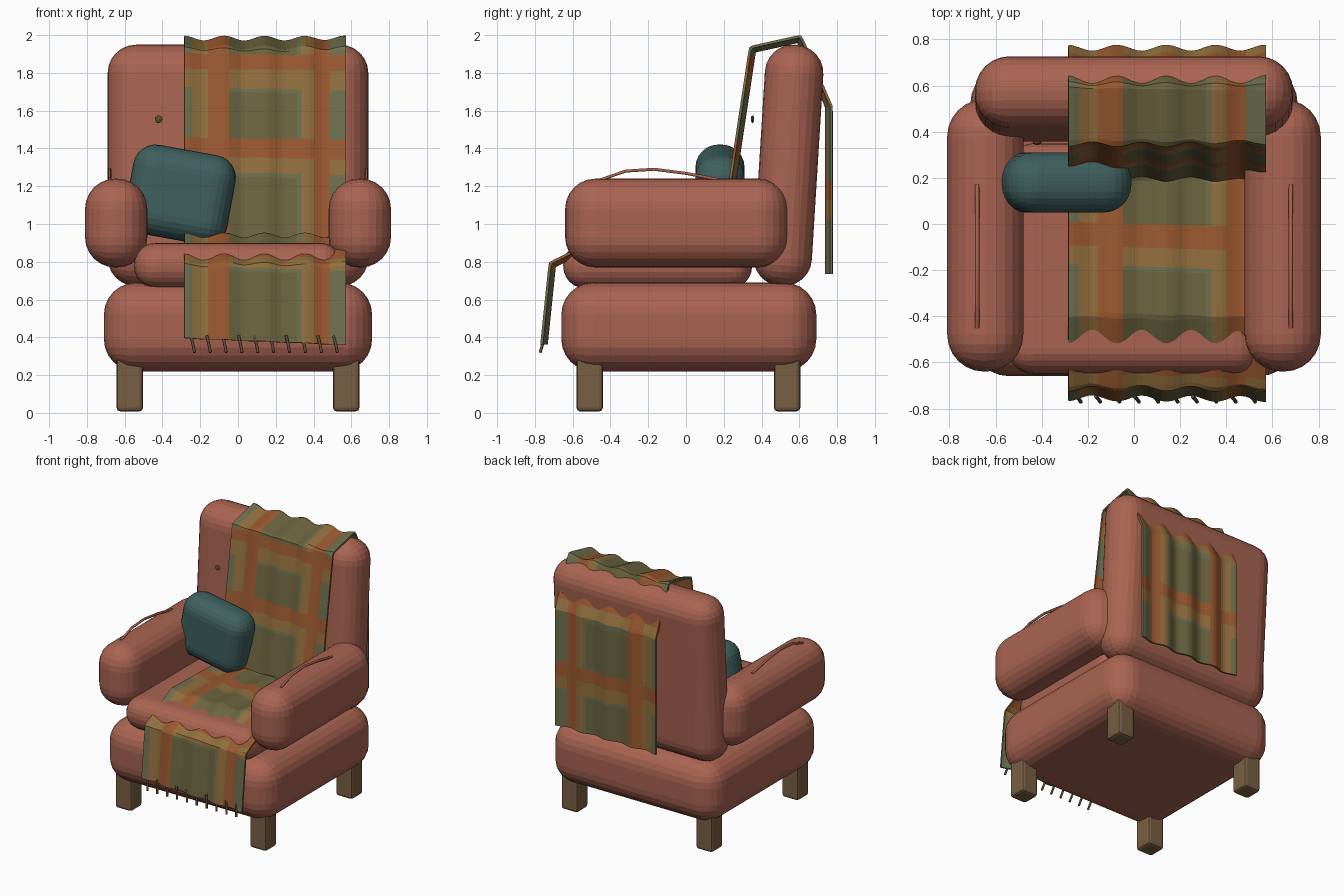
import bpy, bmesh, math
from mathutils import Vector

if "Cube" in bpy.data.objects:
    bpy.data.objects.remove(bpy.data.objects["Cube"], do_unlink=True)


def material(name, r, g, b):
    m = bpy.data.materials.new(name)
    m.use_nodes = True
    m.diffuse_color = (r, g, b, 1)
    m.node_tree.nodes["Principled BSDF"].inputs["Base Color"].default_value = (r, g, b, 1)
    return m


UPHOLSTERY = material("terracotta upholstery", 0.40, 0.127, 0.084)
TEAL = material("teal fabric", 0.048, 0.117, 0.112)
WOOD = material("leg wood", 0.19, 0.115, 0.055)
DARK = material("dark brown", 0.115, 0.07, 0.03)
OLIVE = material("olive wool", 0.148, 0.13, 0.05)
ORANGE = material("orange wool", 0.33, 0.10, 0.03)
OCHRE = material("ochre wool", 0.29, 0.16, 0.048)
SAGE = material("sage wool", 0.155, 0.16, 0.075)


def make_object(name, bm, *mats):
    mesh = bpy.data.meshes.new(name)
    bmesh.ops.recalc_face_normals(bm, faces=bm.faces)
    bm.to_mesh(mesh)
    bm.free()
    ob = bpy.data.objects.new(name, mesh)
    bpy.context.collection.objects.link(ob)
    for m in mats:
        mesh.materials.append(m)
    return ob


def rounded_box(name, centre, size, radius, mat, segments=6, rotation=(0, 0, 0)):
    bm = bmesh.new()
    bmesh.ops.create_cube(bm, size=1)
    bmesh.ops.scale(bm, vec=size, verts=bm.verts)
    bmesh.ops.bevel(bm, geom=bm.edges[:], offset=radius, segments=segments,
                    profile=0.5, affect='EDGES')
    ob = make_object(name, bm, mat)
    ob.location, ob.rotation_euler = centre, rotation
    return ob


def tube(name, points, radius, mat):
    curve = bpy.data.curves.new(name, 'CURVE')
    curve.dimensions = '3D'
    curve.bevel_depth, curve.bevel_resolution = radius, 1
    curve.use_fill_caps = True
    spline = curve.splines.new('POLY')
    spline.points.add(len(points) - 1)
    for p, co in zip(spline.points, points):
        p.co = (*co, 1)
    curve.materials.append(mat)
    ob = bpy.data.objects.new(name, curve)
    bpy.context.collection.objects.link(ob)


# Upholstered body
rounded_box("base", (0, 0.015, 0.455), (1.42, 1.35, 0.47), 0.17, UPHOLSTERY)
rounded_box("seat_cushion", (0, -0.15, 0.78), (1.1, 1.0, 0.24), 0.115, UPHOLSTERY)
rounded_box("backrest", (0, 0.542, 1.31), (1.38, 0.31, 1.28), 0.15, UPHOLSTERY,
            rotation=(-0.062, 0, 0))

# Arms, seams on top of them, buttons and legs, one per side
seam = [(-0.45, 1.235), (-0.32, 1.28), (-0.17, 1.29), (0, 1.268), (0.17, 1.235)]
for side, sx in (("left", 1), ("right", -1)):
    rounded_box(side + "_arm", (sx * 0.645, -0.05, 1.005), (0.33, 1.18, 0.47), 0.16, UPHOLSTERY)
    tube(side + "_arm_seam", [(sx * 0.68, y, z) for y, z in seam], 0.009, UPHOLSTERY)
    bm = bmesh.new()
    bmesh.ops.create_uvsphere(bm, u_segments=12, v_segments=8, radius=0.02)
    button = make_object(side + "_button", bm, DARK)
    button.location, button.scale = (sx * 0.42, 0.352, 1.555), (1, 0.45, 1)
    for end, y in (("front", -0.51), ("back", 0.535)):
        rounded_box(f"{side}_{end}_leg", (sx * 0.573, y, 0.15), (0.14, 0.14, 0.285),
                    0.02, WOOD, 2)

# Scatter pillow leaning in the right corner
rounded_box("pillow", (-0.305, 0.18, 1.155), (0.55, 0.26, 0.48), 0.12, TEAL,
            rotation=(0, 0.18, 0))

# Throw blanket: a side profile swept across its width, with soft folds
PROFILE = [Vector(p) for p in ((-0.752, 0.36), (-0.708, 0.785), (-0.4, 0.935), (0.2, 0.92),
                               (0.352, 1.925), (0.6, 1.98), (0.757, 1.62), (0.757, 0.735))]
LENGTH = sum((b - a).length for a, b in zip(PROFILE, PROFILE[1:]))
X0, X1, COLS, ROWS = -0.285, 0.572, 40, 190


def along(s):
    for a, b in zip(PROFILE, PROFILE[1:]):
        d = (b - a).length
        if s <= d or b is PROFILE[-1]:
            return a + (b - a) * (s / d)
        s -= d


def plaid(x, s):
    """Slot of the wool colour at a place on the blanket."""
    bands = (0.53, 1.11, 1.85, 2.31, 2.9, 3.48)
    if -0.155 < x < -0.06 or 0.4 < x < 0.49 or any(abs(s - b) < 0.05 for b in bands):
        return 1
    flip = 1 if s > 2.6 else -1
    flank = [flip * (s - b) for b in bands]
    if -0.245 < x < -0.155 or 0.33 < x < 0.4 or any(0.05 <= f < 0.14 for f in flank):
        return 2
    edge = x < -0.245 or -0.06 <= x < -0.04 or 0.31 < x < 0.33 or x > 0.49
    return 3 if edge or any(0.14 <= f < 0.165 for f in flank) else 0


bm = bmesh.new()
grid = []
for r in range(ROWS + 1):
    row = []
    for c in range(COLS + 1):
        u = c / COLS
        x = X0 + (X1 - X0) * u
        start = 0.035 * (1 - u)
        s = start + (LENGTH - start) * r / ROWS
        p, t = along(s), (along(s + 0.03) - along(s - 0.03)).normalized()
        fold = 0.013 * math.cos(math.tau * (x - 0.14) / 0.214)
        row.append(bm.verts.new((x, p.x - t.y * fold, p.y + t.x * fold)))
    grid.append(row)
for r in range(ROWS):
    for c in range(COLS):
        f = bm.faces.new((grid[r][c], grid[r][c + 1], grid[r + 1][c + 1], grid[r + 1][c]))
        f.material_index = plaid(f.calc_center_median().x, LENGTH * (r + 0.5) / ROWS)
throw = make_object("throw_blanket", bm, OLIVE, ORANGE, OCHRE, SAGE)
solid = throw.modifiers.new("thickness", 'SOLIDIFY')
solid.thickness, solid.offset = 0.014, 0

# Fringe along the front hem
for i in range(10):
    x = -0.25 + i * 0.084
    tube(f"fringe_{i + 1}", [(x, -0.748, 0.41), (x + 0.012, -0.76, 0.36), (x + 0.02, -0.772, 0.32)],
         0.008, DARK)
